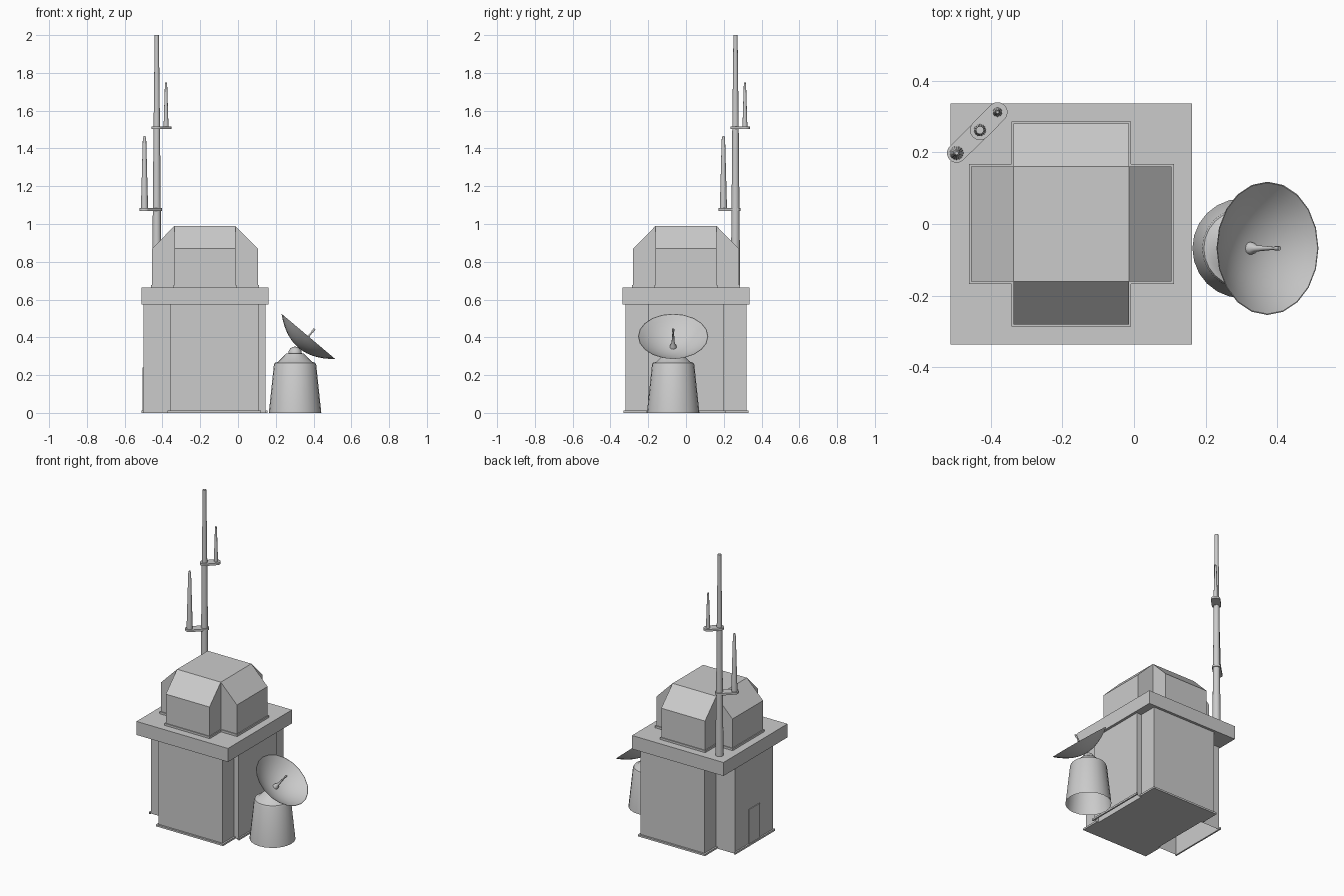
import bpy, bmesh, math
from mathutils import Vector, Matrix

if "Cube" in bpy.data.objects:
    bpy.data.objects.remove(bpy.data.objects["Cube"])

grey = bpy.data.materials.new("light_grey")
grey.diffuse_color = (0.6, 0.6, 0.6, 1)
grey.use_nodes = True
grey.node_tree.nodes["Principled BSDF"].inputs["Base Color"].default_value = grey.diffuse_color
CX = -0.175  # centre of the building in x


def finish(bm, name, smooth=False):
    bmesh.ops.recalc_face_normals(bm, faces=bm.faces)
    me = bpy.data.meshes.new(name)
    bm.to_mesh(me)
    bm.free()
    ob = bpy.data.objects.new(name, me)
    bpy.context.collection.objects.link(ob)
    me.materials.append(grey)
    if smooth:
        bpy.ops.object.select_all(action='DESELECT')
        ob.select_set(True)
        bpy.context.view_layer.objects.active = ob
        bpy.ops.object.shade_smooth_by_angle(angle=math.radians(35))
    return ob


def prism(name, pts, vec):
    """Extrude a closed polygon along a vector."""
    bm = bmesh.new()
    f = bm.faces.new([bm.verts.new(p) for p in pts])
    ext = bmesh.ops.extrude_face_region(bm, geom=[f], use_keep_orig=True)
    vs = [g for g in ext['geom'] if isinstance(g, bmesh.types.BMVert)]
    bmesh.ops.translate(bm, vec=vec, verts=vs)
    return finish(bm, name)


def box(name, x0, x1, y0, y1, z0, z1, open_bottom=False):
    ob = prism(name, [(x0, y0, z0), (x1, y0, z0), (x1, y1, z0), (x0, y1, z0)], (0, 0, z1 - z0))
    if open_bottom:
        bm = bmesh.new()
        bm.from_mesh(ob.data)
        low = [f for f in bm.faces if f.calc_center_median().z < z0 + 1e-5]
        bmesh.ops.delete(bm, geom=low, context='FACES')
        bm.to_mesh(ob.data)
        bm.free()
    return ob


def lathe(name, prof, origin, axis=(0, 0, 1), n=24):
    """Spin (radius, height) points around an axis; radius 0 closes the end."""
    bm = bmesh.new()
    rings = []
    for r, h in prof:
        if r == 0:
            rings.append([bm.verts.new((0, 0, h))] * n)
        else:
            rings.append([bm.verts.new((r * math.cos(2 * math.pi * i / n),
                                        r * math.sin(2 * math.pi * i / n), h)) for i in range(n)])
    for a, b in zip(rings, rings[1:]):
        for i in range(n):
            j = (i + 1) % n
            bm.faces.new(list(dict.fromkeys([a[i], a[j], b[j], b[i]])))
    rot = Vector(axis).to_track_quat('Z', 'Y').to_matrix().to_4x4()
    bm.transform(Matrix.Translation(origin) @ rot)
    return finish(bm, name, True)


def capsule(name, a, b, r, z, h, n=10):
    """Round-ended bracket plate between two points."""
    ang = math.atan2(b[1] - a[1], b[0] - a[0])
    pts = []
    for c, s in ((b, -math.pi / 2), (a, math.pi / 2)):
        for i in range(n + 1):
            t = ang + s + math.pi * i / n
            pts.append((c[0] + r * math.cos(t), c[1] + r * math.sin(t), z))
    return prism(name, pts, (0, 0, h))


# Building body: main block with two hollow side bays
box("main_block", -0.36, 0.11, -0.32, 0.32, 0, 0.573)
box("left_bay", -0.50, -0.36, -0.2, 0.2, 0, 0.573, True)
box("right_bay", 0.11, 0.145, -0.2, 0.2, 0, 0.573, True)
# Foot trims around the base
for s in (-1, 1):
    box("front_back_foot_trim", -0.372, 0.122, s * 0.32, s * 0.332, 0, 0.012)
    box("left_foot_return", -0.372, -0.36, s * 0.2, s * 0.332, 0, 0.012)
    box("right_foot_return", 0.11, 0.122, s * 0.2, s * 0.332, 0, 0.012)
box("left_foot_trim", -0.51, -0.50, -0.21, 0.21, 0, 0.012)
box("right_foot_trim", 0.145, 0.155, -0.21, 0.21, 0, 0.012)
# Door on the left side
box("door", -0.505, -0.50, -0.057, 0.057, 0.012, 0.24)

# Roof slab
box("roof_slab", CX - 0.337, CX + 0.337, -0.337, 0.337, 0.573, 0.663)

# Cross-shaped roof housing with chamfered arms
W, L, Z0, Z1, Z2 = 0.161, 0.28, 0.663, 0.87, 0.99
prof = [(-L, Z0), (-L, Z1), (-W, Z2), (W, Z2), (L, Z1), (L, Z0)]
prism("housing_cross_arm", [(CX + x, -W, z) for x, z in prof], (0, 2 * W, 0))
for s in (-1, 1):
    prism("housing_end_arm", [(CX - W, s * y, z) for y, z in ((W, Z0), (L, Z0), (L, Z1), (W, Z2))],
          (2 * W, 0, 0))
t = 0.006
box("housing_skirt_x", CX - L - t, CX + L + t, -W - t, W + t, Z0, Z0 + 0.014)
box("housing_skirt_y", CX - W - t, CX + W + t, -L - t, L + t, Z0, Z0 + 0.0135)

# Mast, brackets and whip antennas
M, A, B = (-0.43, 0.262), (-0.495, 0.198), (-0.381, 0.312)
lathe("mast", [(0.025, 0.66), (0.021, 1.08), (0.017, 1.51), (0.011, 2.0), (0, 2.0)], (*M, 0), n=16)
capsule("lower_bracket", A, M, 0.027, 1.07, 0.014)
capsule("upper_bracket", B, M, 0.028, 1.503, 0.014)
lathe("lower_antenna", [(0.019, 1.084), (0.009, 1.45), (0.005, 1.465), (0, 1.465)], (*A, 0), n=16)
lathe("upper_antenna", [(0.013, 1.517), (0.006, 1.74), (0.004, 1.75), (0, 1.75)], (*B, 0), n=16)

# Dish pedestal, open underneath
P = (0.302, -0.068, 0)
lathe("dish_pedestal", [(0.139, 0), (0.112, 0.255), (0.107, 0.265), (0.09, 0.27), (0.045, 0.315), (0, 0.315)], P)
lathe("dish_pivot", [(0.036 * math.sin(math.pi * i / 8) if 0 < i < 8 else 0,
                      -0.036 * math.cos(math.pi * i / 8)) for i in range(9)], (0.302, -0.068, 0.315), n=16)

# Dish bowl tilted toward +x, with thin wall
axis = Vector((0.644, 0, 0.765))
C = Vector((0.3725, -0.068, 0.405))
R, D, N = 0.186, 0.08, 7
outer = [(R * i / N, D * (i / N) ** 2 - D) for i in range(N + 1)]
inner = [(r * 0.985, h + 0.005 * (1 - r / R)) for r, h in reversed(outer)]
lathe("dish_bowl", outer + inner, C, axis, n=20)
# Feed horn in the dish
lathe("dish_feed", [(0.018, -0.076), (0.016, -0.062), (0.009, -0.05), (0.004, 0.03),
                    (0.006, 0.034), (0.006, 0.052), (0, 0.052)], C, axis, n=12)
